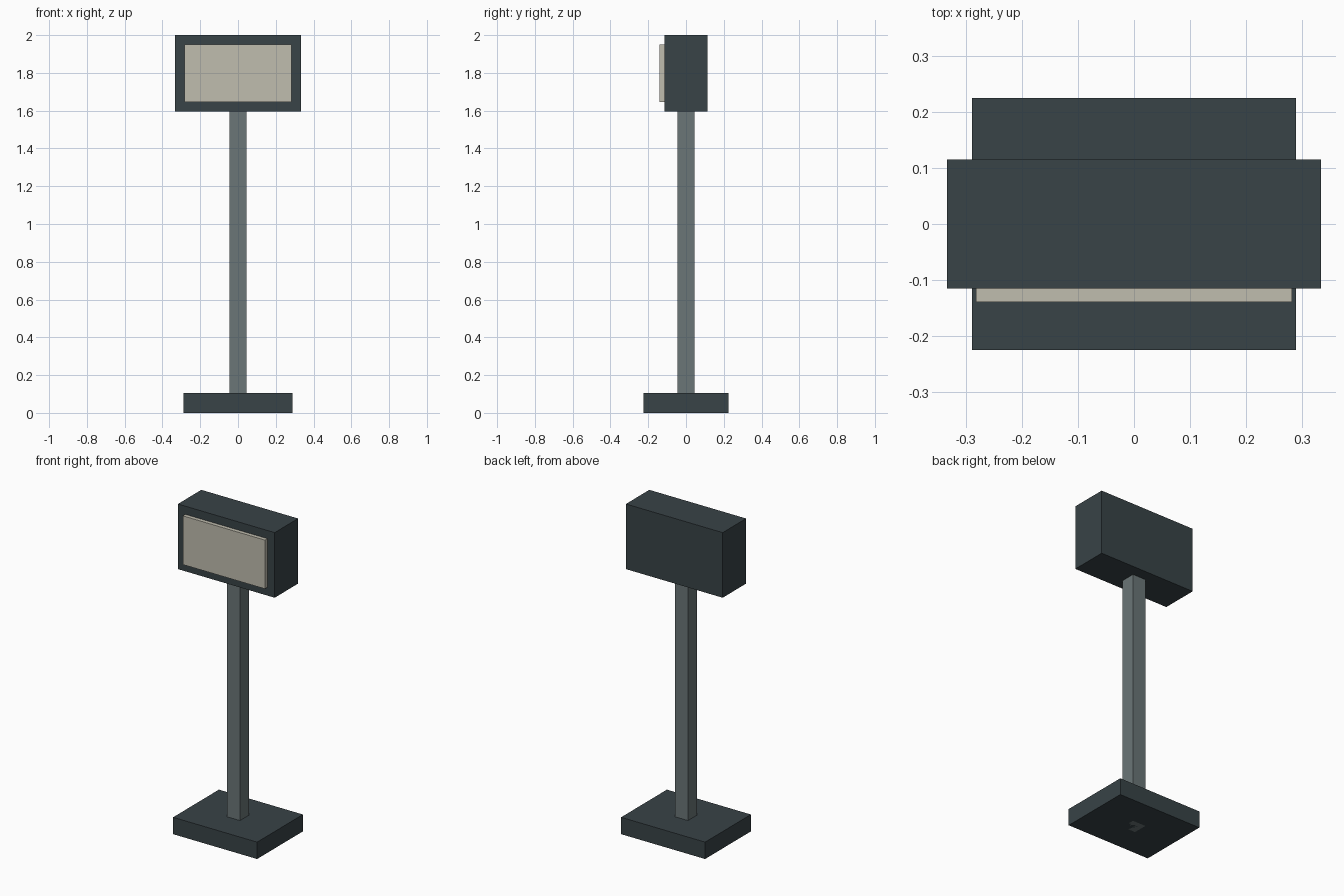
import bpy, bmesh
from mathutils import Vector

if "Cube" in bpy.data.objects:
    bpy.data.objects.remove(bpy.data.objects["Cube"])


def material(name, rgb):
    m = bpy.data.materials.new(name)
    m.diffuse_color = (*rgb, 1.0)
    m.use_nodes = True
    m.node_tree.nodes["Principled BSDF"].inputs["Base Color"].default_value = m.diffuse_color
    return m


def box(name, lo, hi, mat):
    """Flat-shaded box spanning two opposite corners."""
    lo, hi = Vector(lo), Vector(hi)
    bm = bmesh.new()
    bmesh.ops.create_cube(bm, size=1.0)
    bmesh.ops.scale(bm, vec=hi - lo, verts=bm.verts)
    bmesh.ops.translate(bm, vec=(lo + hi) / 2, verts=bm.verts)
    mesh = bpy.data.meshes.new(name)
    bm.to_mesh(mesh)
    bm.free()
    mesh.materials.append(mat)
    obj = bpy.data.objects.new(name, mesh)
    bpy.context.collection.objects.link(obj)
    return obj


dark = material("dark_metal", (0.04, 0.056, 0.063))
grey = material("grey_metal", (0.145, 0.18, 0.185))
cream = material("cream_panel", (0.53, 0.51, 0.43))

# Floor plate
box("base", (-0.289, -0.225, 0.0), (0.289, 0.225, 0.105), dark)
# Square upright, running from the floor into the housing
box("post", (-0.045, -0.045, 0.0), (0.045, 0.045, 1.6), grey)
# Housing on top
box("head_housing", (-0.333, -0.115, 1.595), (0.333, 0.115, 2.0), dark)
# Raised panel on the front face
box("front_panel", (-0.282, -0.139, 1.646), (0.282, -0.11, 1.949), cream)
